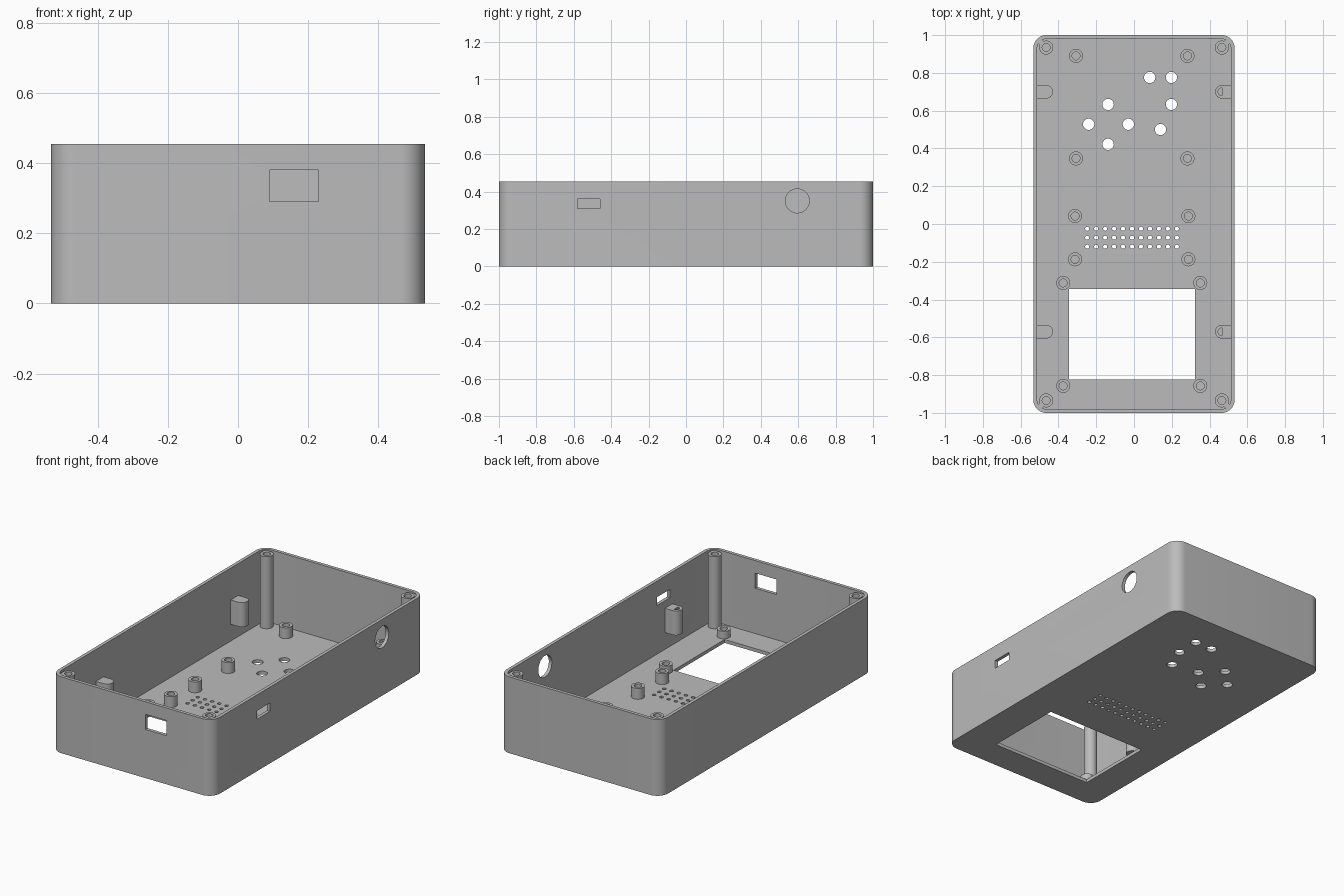
import bpy, bmesh, math
from mathutils import Matrix

cube = bpy.data.objects.get("Cube")
if cube:
    bpy.data.objects.remove(cube, do_unlink=True)

HX, HY, H, WALL, FLOOR = 0.533, 1.0, 0.455, 0.02, 0.02
CORNER = 0.07

grey = bpy.data.materials.new("plain grey")
grey.use_nodes = True
GREY = (0.5, 0.5, 0.5, 1)
grey.diffuse_color = GREY
grey.node_tree.nodes["Principled BSDF"].inputs["Base Color"].default_value = GREY


def finish(name, bm):
    bmesh.ops.recalc_face_normals(bm, faces=bm.faces)
    mesh = bpy.data.meshes.new(name)
    bm.to_mesh(mesh)
    bm.free()
    mesh.materials.append(grey)
    ob = bpy.data.objects.new(name, mesh)
    bpy.context.collection.objects.link(ob)
    return ob


def smooth(ob):
    bpy.ops.object.select_all(action='DESELECT')
    ob.select_set(True)
    bpy.context.view_layer.objects.active = ob
    bpy.ops.object.shade_smooth_by_angle(angle=math.radians(30))


def prism(bm, points, z0, z1):
    face = bm.faces.new([bm.verts.new((x, y, z0)) for x, y in points])
    top = bmesh.ops.extrude_face_region(bm, geom=[face])["geom"]
    bmesh.ops.translate(bm, vec=(0, 0, z1 - z0),
                        verts=[v for v in top if isinstance(v, bmesh.types.BMVert)])


def box(bm, x0, x1, y0, y1, z0, z1):
    prism(bm, [(x0, y0), (x1, y0), (x1, y1), (x0, y1)], z0, z1)


def arc(cx, cy, r, start, end, n):
    angles = [math.radians(start + (end - start) * i / n) for i in range(n + 1)]
    return [(cx + r * math.cos(a), cy + r * math.sin(a)) for a in angles]


def disc(cx, cy, r, n):
    return arc(cx, cy, r, 0, 360, n)[:-1]


def rounded_rect(hx, hy, r):
    pts = []
    for i, (sx, sy) in enumerate([(1, 1), (-1, 1), (-1, -1), (1, -1)]):
        pts += arc(sx * (hx - r), sy * (hy - r), r, 90 * i, 90 * i + 90, 12)
    return pts


def cut(ob, bm):
    cutter = finish("cutter", bm)
    cutter.hide_render = True
    mod = ob.modifiers.new("cut", 'BOOLEAN')
    mod.operation, mod.solver, mod.object = 'DIFFERENCE', 'EXACT', cutter
    bpy.context.view_layer.objects.active = ob
    bpy.ops.object.modifier_apply(modifier=mod.name)
    bpy.data.objects.remove(cutter, do_unlink=True)


def tube(name, x, y, z0, z1, bottom, ro=0.037, ri=0.021):
    """Round post with a blind screw hole."""
    bm = bmesh.new()
    prof = [(0, z0), (ro, z0), (ro, z1), (ri, z1), (ri, bottom), (0, bottom)]
    verts = [bm.verts.new((r, 0, z)) for r, z in prof]
    edges = [bm.edges.new(p) for p in zip(verts, verts[1:])]
    bmesh.ops.spin(bm, geom=verts + edges, cent=(0, 0, 0), axis=(0, 0, 1),
                   angle=math.tau, steps=24, use_duplicate=False)
    bmesh.ops.remove_doubles(bm, verts=bm.verts, dist=0.0005)
    bmesh.ops.translate(bm, verts=bm.verts, vec=(x, y, 0))
    ob = finish(name, bm)
    smooth(ob)
    return ob


# Case: rounded tray with thin walls
bm = bmesh.new()
prism(bm, rounded_rect(HX, HY, CORNER), 0, H)
case = finish("case", bm)
bm = bmesh.new()
prism(bm, rounded_rect(HX - WALL, HY - WALL, CORNER - WALL), FLOOR, H + 0.1)
cut(case, bm)

# Floor openings: screen window, lamp holes and speaker grille
bm = bmesh.new()
box(bm, -0.343, 0.322, -0.823, -0.343, -0.1, 0.1)
for x, y in [(0.083, 0.776), (0.198, 0.776), (-0.137, 0.633), (0.198, 0.633),
             (-0.24, 0.528), (-0.03, 0.528), (0.14, 0.5), (-0.137, 0.422)]:
    prism(bm, disc(x, y, 0.03, 24), -0.1, 0.1)
for col in range(11):
    for row in range(3):
        prism(bm, disc(-0.248 + 0.0475 * col, -0.025 - 0.0475 * row, 0.011, 12), -0.1, 0.1)
cut(case, bm)

# Wall openings: front socket, side slot and round side hole
bm = bmesh.new()
box(bm, 0.09, 0.23, -1.1, -0.95, 0.29, 0.38)
box(bm, 0.48, 0.6, -0.58, -0.46, 0.31, 0.36)
bmesh.ops.create_cone(bm, cap_ends=True, segments=40, radius1=0.064, radius2=0.064, depth=0.14,
                      matrix=Matrix.Translation((0.54, 0.595, 0.35)) @ Matrix.Rotation(math.pi / 2, 4, 'Y'))
cut(case, bm)
smooth(case)

# Corner posts with a web into each rounded corner
for sx in (-1, 1):
    for sy in (-1, 1):
        x, y = sx * 0.465, sy * 0.934
        tube("corner_post", x, y, 0.01, 0.45, 0.25)
        bm = bmesh.new()
        box(bm, 0.025, 0.06, -0.015, 0.015, 0.01, 0.45)
        turn = Matrix.Translation((x, y, 0)) @ Matrix.Rotation(math.atan2(sy, sx), 4, 'Z')
        bm.transform(turn)
        finish("corner_web", bm)

# Board standoffs: taller ones for two boards, shorter ones round the window
boards = [((-0.307, 0.283), (0.89, 0.347), 0.085),
          ((-0.312, 0.288), (0.042, -0.187), 0.085),
          ((-0.375, 0.351), (-0.312, -0.857), 0.065)]
for xs, ys, top in boards:
    for x in xs:
        for y in ys:
            tube("standoff", x, y, 0.01, top, 0.022)

# Raised wall brackets with half-round screw pockets
for sx in (-1, 1):
    for y in (0.7, -0.57):
        bm = bmesh.new()
        prism(bm, [(0.52, 0.036)] + arc(0.465, 0, 0.036, 90, 270, 12) + [(0.52, -0.036)], 0.12, 0.265)
        bm.transform(Matrix.Translation((0, y, 0)) @ Matrix.Scale(sx, 4, (1, 0, 0)))
        bracket = finish("wall_bracket", bm)
        bm = bmesh.new()
        prism(bm, arc(0.465, 0, 0.02, 90, 270, 12), 0.15, 0.3)
        bm.transform(Matrix.Translation((0, y, 0)) @ Matrix.Scale(sx, 4, (1, 0, 0)))
        cut(bracket, bm)
        smooth(bracket)
